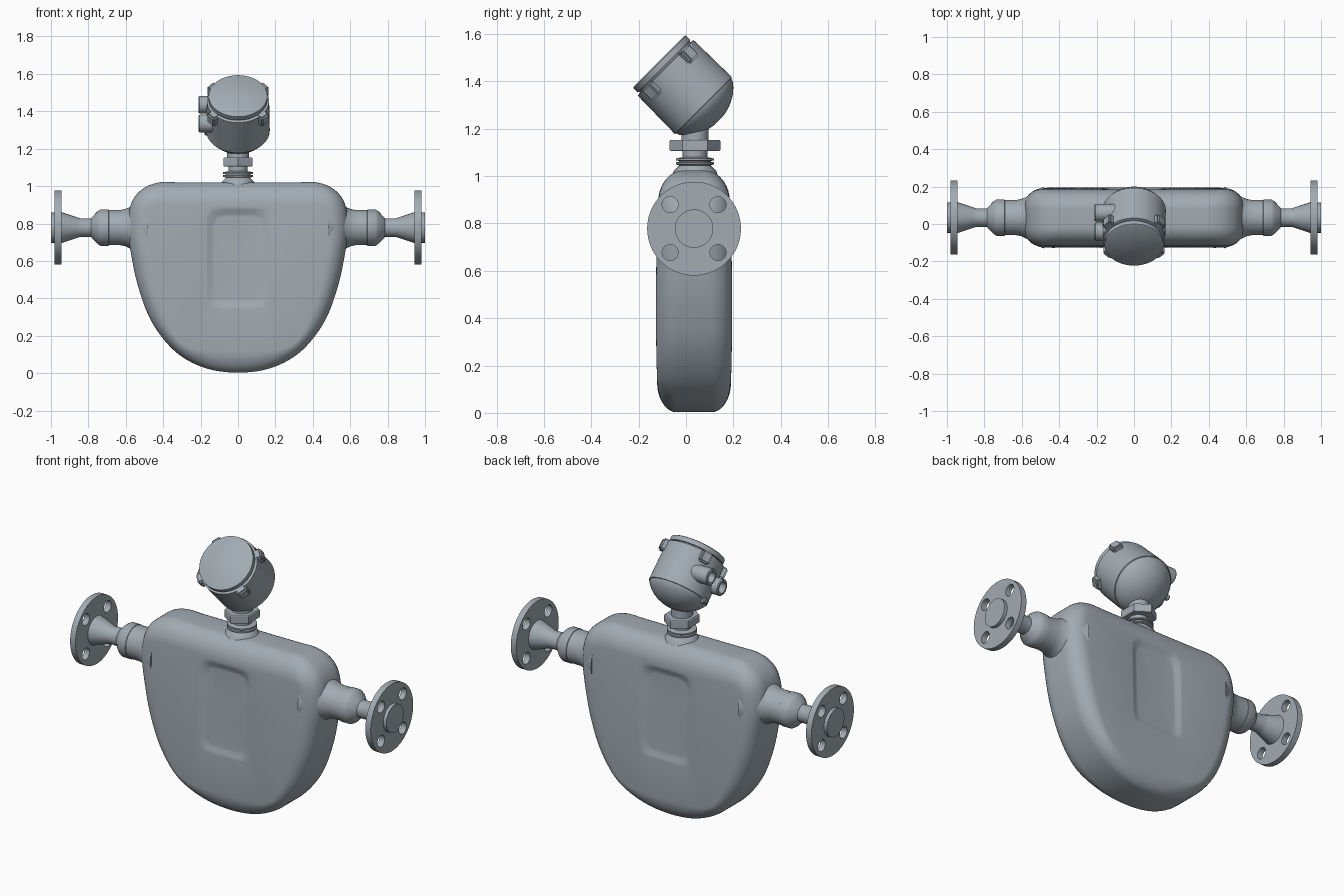
import bpy, bmesh
from math import sin, cos, pi, atan2, radians
from mathutils import Vector, Matrix

if "Cube" in bpy.data.objects:
    bpy.data.objects.remove(bpy.data.objects["Cube"])

grey = bpy.data.materials.new("blue_grey_metal")
grey.use_nodes = True
COLOUR = (0.36, 0.41, 0.45, 1)
grey.diffuse_color = COLOUR
grey.node_tree.nodes["Principled BSDF"].inputs["Base Color"].default_value = COLOUR

YC, PIPE_Z = 0.034, 0.778


def finish(name, bm, matrix=None, angle=35):
    bmesh.ops.recalc_face_normals(bm, faces=bm.faces[:])
    mesh = bpy.data.meshes.new(name)
    bm.to_mesh(mesh)
    bm.free()
    mesh.materials.append(grey)
    ob = bpy.data.objects.new(name, mesh)
    if matrix:
        ob.matrix_world = matrix
    bpy.context.collection.objects.link(ob)
    bpy.ops.object.select_all(action="DESELECT")
    ob.select_set(True)
    bpy.context.view_layer.objects.active = ob
    bpy.ops.object.shade_smooth_by_angle(angle=radians(angle))
    return ob


def skin(bm, rings):
    """Join successive rings of points and close both ends."""
    rows = [[bm.verts.new(p) for p in ring] for ring in rings]
    n = len(rows[0])
    for a, b in zip(rows, rows[1:]):
        for i in range(n):
            j = (i + 1) % n
            bm.faces.new((a[i], a[j], b[j], b[i]))
    bm.faces.new(rows[0])
    bm.faces.new(rows[-1])


def lathe(name, profile, origin, axis, segs=48, angle=35):
    """Turn (distance, radius) points about an axis."""
    bm = bmesh.new()
    skin(bm, [[(r * cos(2 * pi * i / segs), r * sin(2 * pi * i / segs), s)
               for i in range(segs)] for s, r in profile])
    turn = Vector(axis).to_track_quat("Z", "Y").to_matrix().to_4x4()
    return finish(name, bm, Matrix.Translation(origin) @ turn, angle)


def cut(target, cutters):
    for c in cutters:
        mod = target.modifiers.new("cut", "BOOLEAN")
        mod.operation, mod.object, mod.solver = "DIFFERENCE", c, "EXACT"
        bpy.ops.object.select_all(action="DESELECT")
        bpy.context.view_layer.objects.active = target
        target.select_set(True)
        bpy.ops.object.modifier_apply(modifier=mod.name)
        bpy.data.objects.remove(c)
    bpy.ops.object.shade_smooth_by_angle(angle=radians(35))


# Main shell: outer outline and matching edge of the flat face (x, z, x, z)
half = [(0, 1.02, 0, .9), (.3, 1.02, .29, .9), (.42, 1.02, .42, .9),
        (.51, .985, .475, .89), (.57, .91, .49, .84), (.59, .78, .485, .72),
        (.565, .6, .46, .57), (.53, .45, .43, .43), (.47, .29, .38, .29),
        (.38, .16, .32, .18), (.28, .075, .25, .135), (.15, .02, .14, .12),
        (0, .003, 0, .118)]
loop = [Vector(p) for p in half]
loop += [Vector((-a, b, -c, d)) for a, b, c, d in half[-2:0:-1]]


def smooth_loop(pts, steps):
    out, n = [], len(pts)
    for i in range(n):
        a, b, c, d = (pts[(i + k) % n] for k in (-1, 0, 1, 2))
        for k in range(steps):
            t = k / steps
            out.append(.5 * (2 * b + (c - a) * t + (2 * a - 5 * b + 4 * c - d) * t ** 2
                             + (3 * b - a - 3 * c + d) * t ** 3))
    return out


def depth(z):
    return .161 - .05 * (z - .45) ** 2


def panel(x, z, a, b, zc=.615):
    """Point of a rounded rectangle in the direction of (x, z)."""
    t = atan2(z - zc, x)
    r = (abs(cos(t) / a) ** 8 + abs(sin(t) / b) ** 8) ** (-1 / 8)
    return r * cos(t), zc + r * sin(t)


outline = smooth_loop(loop, 6)
half_rings = []
for a, b, sink in ((.02, .03, 1), (.125, .22, 1), (.14, .237, .9), (.16, .258, .15), (.175, .272, 0)):
    ring = []
    for p in outline:
        x, z = panel(p[2], p[3], a, b)
        ring.append((x, depth(z) - sink * (.012 + .015 * (z - .35)), z))
    half_rings.append(ring)
for k in range(11):
    t = pi / 2 * (1 - k / 10)
    ring = []
    for px, pz, qx, qz in outline:
        x, z = qx + (px - qx) * cos(t), qz + (pz - qz) * cos(t)
        edge = .075 - .025 * z
        ring.append((x, edge + (depth(z) - edge) * sin(t), z))
    half_rings.append(ring)
bm = bmesh.new()
skin(bm, [[(x, YC + s * y, z) for x, y, z in ring]
          for s, rs in ((-1, half_rings), (1, half_rings[::-1])) for ring in rs])
finish("sensor_shell", bm, angle=50)

# Pipe necks and bolted flanges on both ends
for side, word in ((1, "left"), (-1, "right")):
    base, axis = (0, YC, PIPE_Z), (side, 0, 0)
    lathe(word + "_pipe_neck",
          [(.48, .165), (.52, .15), (.55, .13), (.575, .112), (.6, .1), (.63, .094),
           (.69, .094), (.692, .097), (.735, .097), (.75, .088), (.78, .057),
           (.785, .05), (.845, .05), (.86, .055), (.95, .085)], base, axis)
    flange = lathe(word + "_flange", [(.945, .198), (.98, .198)], base, axis, 64)
    holes = []
    for k in range(4):
        t = pi / 4 + k * pi / 2
        o = (0, YC + .143 * cos(t), PIPE_Z + .143 * sin(t))
        holes.append(lathe("hole_cutter", [(.9, .034), (1.05, .034)], o, axis, 24))
    cut(flange, holes)
    lathe(word + "_raised_face", [(.97, .081), (1, .081)], base, axis)

# Stem between shell and housing
STEM = (0, YC + .004, 0)
lathe("stem", [(.99, .1), (1.02, .09), (1.04, .07), (1.045, .065), (1.05, .08), (1.058, .08),
               (1.06, .068), (1.064, .068), (1.066, .08), (1.074, .08), (1.08, .052),
               (1.15, .052), (1.152, .058), (1.24, .058)], STEM, (0, 0, 1), 40)
nut = lathe("stem_nut", [(1.105, .1), (1.11, .104), (1.148, .104), (1.153, .1)],
            STEM, (0, 0, 1), 6, 20)
nut.rotation_euler = (0, 0, pi / 2)
nut.scale = (1.03, .87, 1)

# Tilted electronics housing
COVER = Vector((0, -.114, 1.485))
AXIS = Vector((0, 1, -1)).normalized()
ACROSS = Vector((0, 1, 1)).normalized()
lathe("housing_cover", [(0, .15), (.004, .157), (.03, .157), (.032, .15), (.045, .15)],
      COVER, AXIS, 64)
lathe("housing_body", [(.038, .155), (.04, .166), (.07, .167), (.265, .17), (.266, .165),
                       (.28, .16), (.3, .144), (.32, .121), (.337, .092),
                       (.35, .058), (.356, .025)], COVER, AXIS, 64)

# Lugs around the housing rim
for sx in (-1, 1):
    for sp in (-1, 1):
        bm = bmesh.new()
        bmesh.ops.create_cube(bm, size=1)
        bmesh.ops.scale(bm, vec=(.06, .06, .065), verts=bm.verts)
        bmesh.ops.bevel(bm, geom=bm.edges[:], offset=.008, segments=2, affect="EDGES")
        out = (Vector((sx, 0, 0)) * .78 + ACROSS * sp * .63).normalized()
        rot = Matrix((out, AXIS.cross(out), AXIS)).transposed().to_4x4()
        spot = COVER + AXIS * .068 + out * .162
        finish("housing_lug", bm, Matrix.Translation(spot) @ rot)

# Cable entries, hollow at the outer end, and an earthing screw
for word, y, z in (("upper", .06, 1.435), ("lower", -.04, 1.335)):
    lathe(word + "_cable_entry",
          [(.08, .047), (.205, .047), (.21, .043), (.21, .031), (.15, .031)],
          (0, y, z), (-1, 0, 0), 32)
lathe("earthing_screw", [(.1, .018), (.175, .018), (.18, .014)],
      (0, .07, 1.29), (-1, 0, 0), 16)
